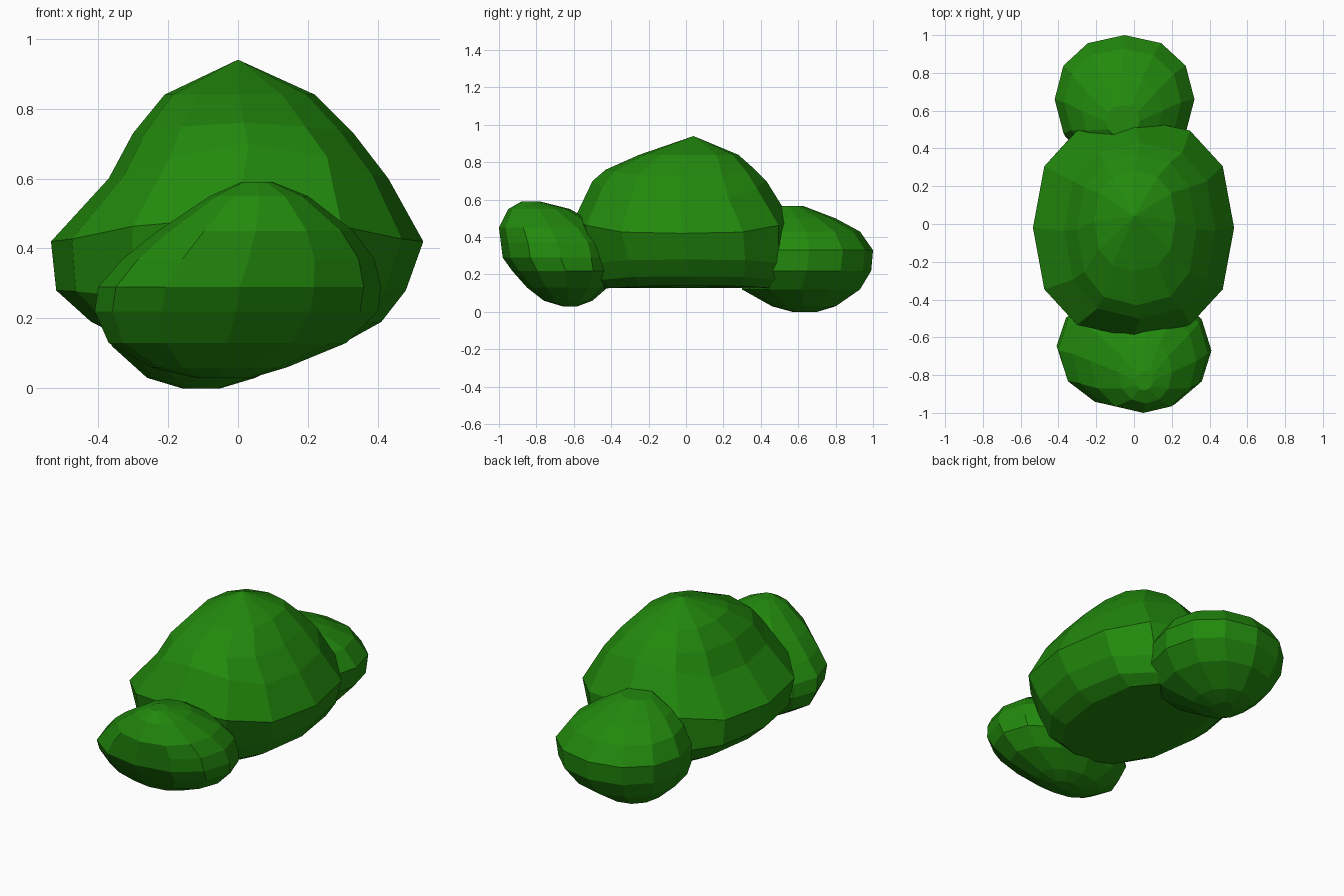
import bpy, bmesh, math

green = bpy.data.materials.new("leaf_green")
green.diffuse_color = (0.016, 0.25, 0.004, 1)


def power(v, p):
    return math.copysign(abs(v) ** p, v)


def clump(name, sides, square, rings, tip=None):
    """Skin a stack of rounded outlines (z, x0, x1, y0, y1, end lift), optionally to a point."""
    bm = bmesh.new()
    loops = []
    for z, x0, x1, y0, y1, lift in rings:
        loop = []
        for i in range(sides):
            a = 2 * math.pi * i / sides
            along = power(math.sin(a), 2 / square)
            x = (x0 + x1) / 2 + (x1 - x0) / 2 * power(math.cos(a), 2 / square)
            y = (y0 + y1) / 2 + (y1 - y0) / 2 * along
            loop.append(bm.verts.new((x, y, z + lift * along ** 4)))
        loops.append(loop)
    for low, high in zip(loops, loops[1:]):
        for i in range(sides):
            j = (i + 1) % sides
            bm.faces.new((low[i], low[j], high[j], high[i]))
    bm.faces.new(loops[0][::-1])
    if tip:
        peak = bm.verts.new(tip)
        for i in range(sides):
            bm.faces.new((loops[-1][i], loops[-1][(i + 1) % sides], peak))
    else:
        bm.faces.new(loops[-1])
    bmesh.ops.recalc_face_normals(bm, faces=bm.faces)
    mesh = bpy.data.meshes.new(name)
    bm.to_mesh(mesh)
    bm.free()
    mesh.materials.append(green)
    ob = bpy.data.objects.new(name, mesh)
    bpy.context.collection.objects.link(ob)
    return ob


# Large middle clump with a flat underside and a peak, its rows rising to the ends
clump("middle_foliage", 12, 2.4, [
    (0.14, -0.32, 0.32, -0.46, 0.51, -0.02),
    (0.19, -0.42, 0.41, -0.51, 0.54, -0.03),
    (0.28, -0.52, 0.48, -0.55, 0.56, -0.03),
    (0.42, -0.535, 0.53, -0.60, 0.56, 0.07),
    (0.60, -0.37, 0.43, -0.50, 0.43, 0.10),
    (0.73, -0.30, 0.33, -0.43, 0.37, 0.03),
    (0.84, -0.21, 0.22, -0.25, 0.28, 0.0),
], tip=(0, 0.04, 0.94))

# Low front clump
clump("front_foliage", 12, 2.15, [
    (0.03, -0.12, 0.04, -0.66, -0.58, 0),
    (0.06, -0.25, 0.14, -0.76, -0.50, 0),
    (0.13, -0.37, 0.31, -0.85, -0.42, 0),
    (0.22, -0.41, 0.40, -0.93, -0.36, 0),
    (0.29, -0.40, 0.41, -0.98, -0.36, 0),
    (0.37, -0.33, 0.39, -0.99, -0.38, 0),
    (0.45, -0.23, 0.33, -1.00, -0.45, 0),
    (0.55, -0.08, 0.20, -0.95, -0.62, 0),
    (0.59, 0.01, 0.10, -0.88, -0.78, 0),
])

# Low back clump
clump("back_foliage", 12, 2.15, [
    (0.00, -0.16, -0.05, 0.57, 0.70, 0),
    (0.03, -0.26, 0.05, 0.46, 0.80, 0),
    (0.12, -0.36, 0.22, 0.30, 0.93, 0),
    (0.22, -0.41, 0.31, 0.30, 0.99, 0),
    (0.33, -0.42, 0.32, 0.32, 1.00, 0),
    (0.43, -0.37, 0.25, 0.36, 0.93, 0),
    (0.50, -0.28, 0.15, 0.40, 0.80, 0),
    (0.565, -0.15, 0.03, 0.46, 0.63, 0),
])
